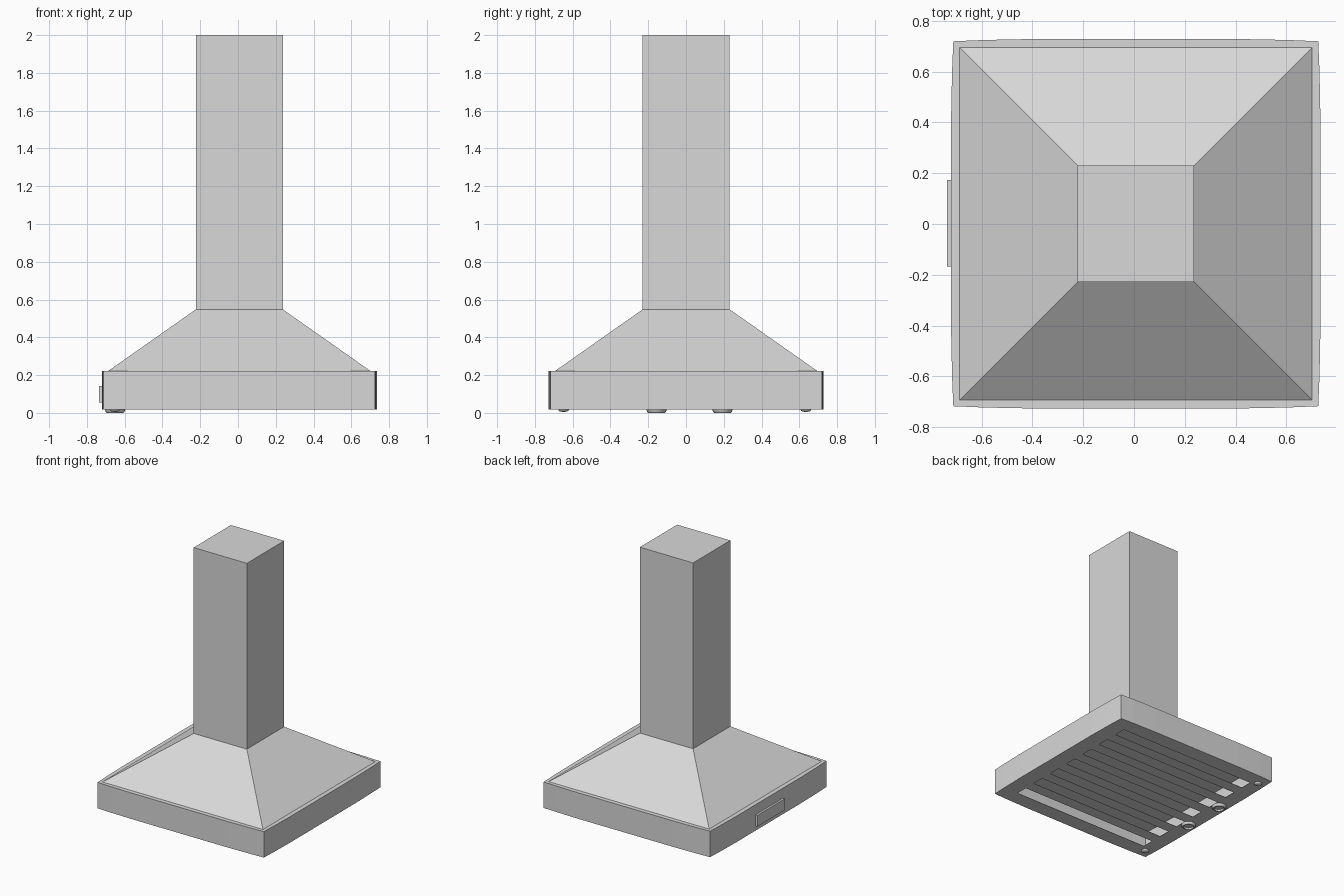
import bpy, bmesh, math
from mathutils import Matrix

cube = bpy.data.objects.get("Cube")
if cube:
    bpy.data.objects.remove(cube, do_unlink=True)

steel = bpy.data.materials.new("brushed_steel")
steel.use_nodes = True
GREY = (0.69, 0.69, 0.69, 1)
steel.diffuse_color = GREY
steel.node_tree.nodes["Principled BSDF"].inputs["Base Color"].default_value = GREY

CX, CY = 0.007, 0.001            # plan centre of the hood
BOTTOM, RIM, NECK, TOP = 0.019, 0.222, 0.548, 2.0
SHEET = 0.002                    # thickness of the underside plate


def finish(name, bm):
    bmesh.ops.recalc_face_normals(bm, faces=bm.faces)
    mesh = bpy.data.meshes.new(name)
    bm.to_mesh(mesh)
    bm.free()
    mesh.materials.append(steel)
    ob = bpy.data.objects.new(name, mesh)
    bpy.context.collection.objects.link(ob)
    return ob


def select(ob):
    bpy.ops.object.select_all(action='DESELECT')
    bpy.context.view_layer.objects.active = ob
    ob.select_set(True)


def add_loft(bm, sections, cap_bottom=True, cap_top=True):
    """Skin a stack of (outline, height) sections."""
    rings = [[bm.verts.new((x, y, z)) for x, y in pts] for pts, z in sections]
    n = len(rings[0])
    for low, high in zip(rings, rings[1:]):
        for i in range(n):
            j = (i + 1) % n
            bm.faces.new((low[i], low[j], high[j], high[i]))
    if cap_bottom:
        bm.faces.new(rings[0][::-1])
    if cap_top:
        bm.faces.new(rings[-1])


def loft(name, sections, cap_bottom=True, cap_top=True):
    bm = bmesh.new()
    add_loft(bm, sections, cap_bottom, cap_top)
    return finish(name, bm)


def rect(x0, x1, y0, y1):
    return [(x0, y0), (x1, y0), (x1, y1), (x0, y1)]


def square(h):
    return rect(CX - h, CX + h, CY - h, CY + h)


def lathe(name, profile, x, y, steps=24):
    bm = bmesh.new()
    verts = [bm.verts.new((r, 0, z)) for r, z in profile]
    edges = [bm.edges.new(pair) for pair in zip(verts, verts[1:])]
    bmesh.ops.spin(bm, geom=verts + edges, axis=(0, 0, 1), cent=(0, 0, 0),
                   angle=math.tau, steps=steps)
    bmesh.ops.remove_doubles(bm, verts=bm.verts, dist=0.0001)
    bmesh.ops.transform(bm, matrix=Matrix.Translation((x, y, 0)), verts=bm.verts)
    select(finish(name, bm))
    bpy.ops.object.shade_smooth_by_angle(angle=math.radians(35))


# Hollow rim box with slightly bowed sides
side = [(-0.719, 0.719), (-0.6, 0.724), (-0.4, 0.728),
        (0.4, 0.728), (0.6, 0.724)]
outline = []
for k in range(4):
    c, s = (1, 0, -1, 0)[k], (0, 1, 0, -1)[k]
    outline += [(CX + t * c + d * s, CY + t * s - d * c) for t, d in side]
loft("rim_box", [(outline, BOTTOM + SHEET), (outline, RIM)], cap_bottom=False)

# Underside plate with a row of long filter slots
plate = loft("filter_plate", [(outline, BOTTOM), (outline, BOTTOM + SHEET)])
PITCH, SLOT_X, SLOT_Y = 0.186, 0.603, 0.047
bm = bmesh.new()
for i in range(-3, 4):
    y = CY + i * PITCH
    slot = rect(CX - SLOT_X - 0.004, CX + SLOT_X - 0.004, y - SLOT_Y, y + SLOT_Y)
    add_loft(bm, [(slot, BOTTOM - 0.05), (slot, BOTTOM + 0.05)])
cutter = finish("slot_cutter", bm)
cutter.hide_render = True
cut = plate.modifiers.new("slots", 'BOOLEAN')
cut.operation = 'DIFFERENCE'
cut.solver = 'EXACT'
cut.object = cutter
select(plate)
bpy.ops.object.modifier_apply(modifier=cut.name)
bpy.data.objects.remove(cutter, do_unlink=True)

# Sloped canopy and square chimney
loft("canopy", [(square(0.694), RIM), (square(0.23), NECK)], False, False)
loft("chimney", [(square(0.23), NECK), (square(0.23), TOP)], False, True)

# Control panel on the side
panel = rect(-0.737, -0.721, -0.167, 0.173)
loft("control_panel", [(panel, 0.055), (panel, 0.143)])

# Ringed knobs and small domed lamps along the underside edge
knob = [(0.053, BOTTOM), (0.051, 0.008), (0.044, 0), (0.036, 0),
        (0.031, 0.012), (0, 0.012)]
dome = [(0.029, BOTTOM), (0.026, 0.012), (0.018, 0.007), (0, 0.005)]
for name, y in (("front", -0.156), ("back", 0.193)):
    lathe(f"{name}_knob", knob, -0.651, y)
for name, y in (("front", -0.648), ("back", 0.635)):
    lathe(f"{name}_lamp", dome, -0.651, y)
